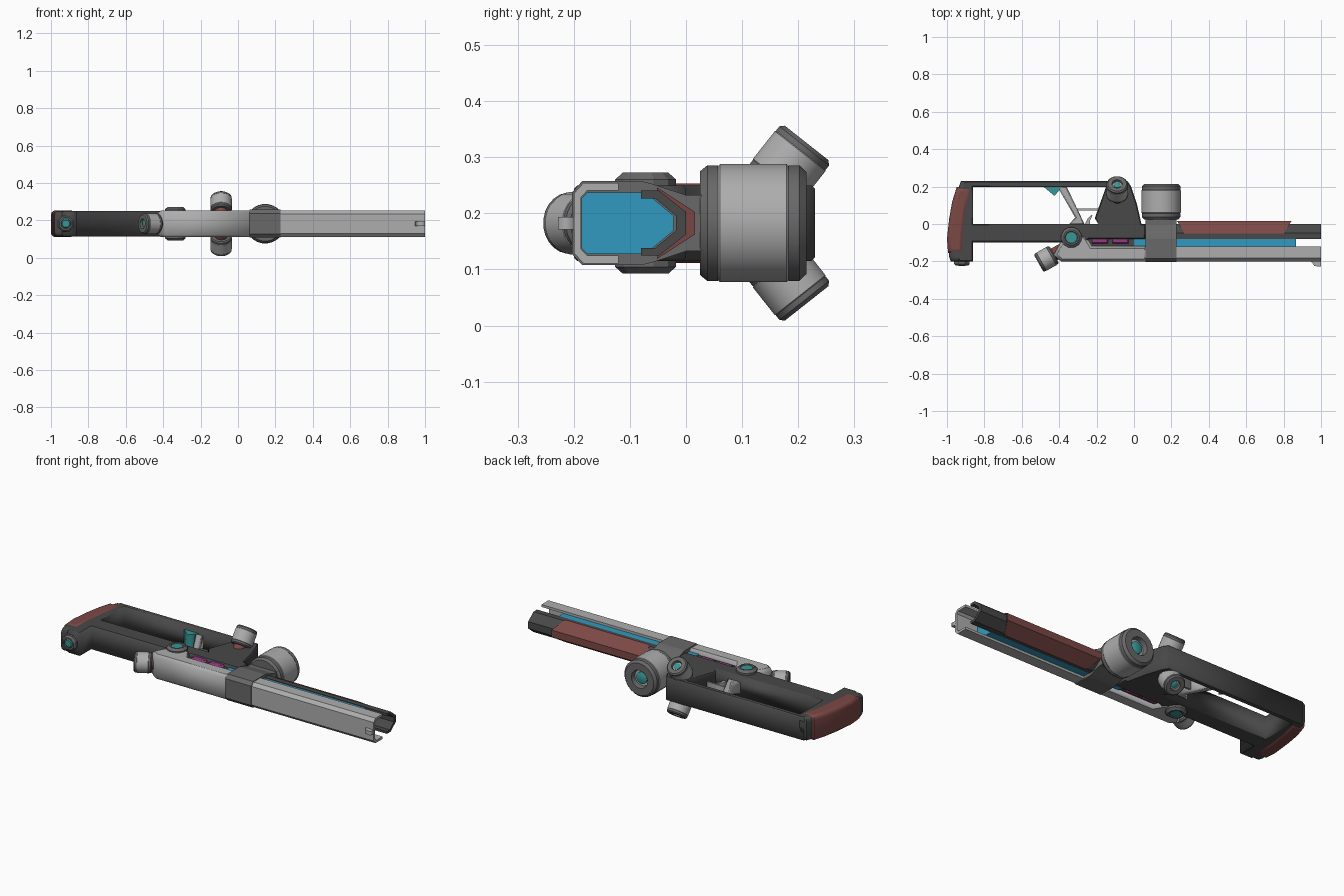
import bpy, bmesh, math
from mathutils import Vector

if "Cube" in bpy.data.objects:
    bpy.data.objects.remove(bpy.data.objects["Cube"])

C = 0.1825  # height of the mirror plane


def mat(name, *rgb):
    m = bpy.data.materials.new(name)
    m.diffuse_color = (*rgb, 1)
    m.use_nodes = True
    m.node_tree.nodes["Principled BSDF"].inputs["Base Color"].default_value = m.diffuse_color
    return m


DARK = mat("dark", .065, .065, .065)
MID = mat("mid_grey", .14, .14, .14)
GREY = mat("grey", .42, .42, .42)
RED = mat("red", .2, .065, .06)
BLUE = mat("blue", .03, .32, .52)
TEAL = mat("teal", .04, .3, .3)
PINK = mat("magenta", .3, .04, .22)


def prism(name, loops, half, m, bevel=0.0, res=0):
    """Outline(s) in the XY plane, thickened symmetrically about z = C."""
    cu = bpy.data.curves.new(name, 'CURVE')
    cu.dimensions, cu.fill_mode = '2D', 'BOTH'
    cu.extrude, cu.bevel_depth, cu.offset = half - bevel, bevel, -bevel
    cu.bevel_resolution = res
    for pts in loops:
        s = cu.splines.new('POLY')
        s.points.add(len(pts) - 1)
        for p, q in zip(s.points, pts):
            p.co = (*q, 0, 1)
        s.use_cyclic_u = True
    cu.materials.append(m)
    ob = bpy.data.objects.new(name, cu)
    bpy.context.collection.objects.link(ob)
    ob.location.z = C
    bpy.ops.object.select_all(action='DESELECT')
    ob.select_set(True)
    bpy.context.view_layer.objects.active = ob
    bpy.ops.object.convert(target='MESH')
    if res:
        bpy.ops.object.shade_smooth_by_angle(angle=math.radians(35))


def finish(name, bm, m, smooth=False):
    bmesh.ops.remove_doubles(bm, verts=bm.verts, dist=1e-5)
    bmesh.ops.recalc_face_normals(bm, faces=bm.faces)
    me = bpy.data.meshes.new(name)
    bm.to_mesh(me)
    bm.free()
    me.materials.append(m)
    ob = bpy.data.objects.new(name, me)
    bpy.context.collection.objects.link(ob)
    if smooth:
        bpy.ops.object.select_all(action='DESELECT')
        ob.select_set(True)
        bpy.context.view_layer.objects.active = ob
        bpy.ops.object.shade_smooth_by_angle(angle=math.radians(32))
    return ob


def section(name, x0, x1, outer, inner, m, skew=0.0):
    """Half section (y, z) mirrored in z and run along x; inner makes it hollow."""
    flip = lambda pts: [(y, -z) for y, z in pts]
    loop = outer + flip(outer[::-1]) + flip(inner) + inner[::-1]
    bm = bmesh.new()
    a = [bm.verts.new((x0 - skew * y, y, C + z)) for y, z in loop]
    b = [bm.verts.new((x1 + skew * y, y, C + z)) for y, z in loop]
    bm.faces.new(a)
    bm.faces.new(b[::-1])
    n = len(loop)
    for i in range(n):
        j = (i + 1) % n
        bm.faces.new((a[i], b[i], b[j], a[j]))
    finish(name, bm, m)


def lathe(name, base, d, prof, m, n=24, smooth=True):
    """Profile (radius, height) turned about direction d from base."""
    q = Vector(d).normalized().to_track_quat('Z', 'Y')
    bm = bmesh.new()
    rings = []
    for r, h in prof:
        rings.append([bm.verts.new(Vector(base) + q @ Vector((
            r * math.cos(math.tau * (i + .5) / n), r * math.sin(math.tau * (i + .5) / n), h))) for i in range(n)])
    for a, b in zip(rings, rings[1:]):
        for i in range(n):
            j = (i + 1) % n
            bm.faces.new((a[i], a[j], b[j], b[i]))
    bm.faces.new(rings[0])
    bm.faces.new(rings[-1])
    finish(name, bm, m, smooth)


def canister(name, base, d, r, L, cap):
    k = .17 * L
    lathe(name + "_body", base, d, [(r * .9, k * .8), (r, k * 1.1), (r, L - k * 1.1), (r * .9, L - k * .8)], GREY)
    lathe(name + "_base_cap", base, d, [(r * .5, 0), (r * .88, 0), (r * .98, k * .4), (r * .98, k), (r * .7, k)], cap)
    lathe(name + "_end_cap", base, d, [(r * .6, L - k), (r * .98, L - k), (r * .98, L - k * .4), (r * .86, L),
                                       (r * .48, L), (r * .42, L - k), (r * .3, L - k)], cap)
    lathe(name + "_lens", base, d, [(r * .32, L - k * 1.2), (r * .32, L - k * .6), (r * .2, L - k * .4)], TEAL)


# stock frame with grip, one big opening
prism("stock_frame", [
    [(-.91, .23), (-.035, .23), (-.015, .2), (.015, .11), (.04, 0), (.06, 0), (.06, -.08), (-.24, -.08),
     (-.26, -.098), (-.86, -.098), (-.86, -.2), (-.94, -.2)],
    [(-.86, .197), (-.15, .197), (-.21, .03), (-.19, 0), (-.86, 0)]], .067, DARK, .006)
# butt and its red pad
prism("butt", [[(-.925, .23), (-.88, .23), (-.88, -.2), (-.98, -.2), (-.99, -.17), (-.99, -.1), (-.978, 0),
                (-.955, .15)]], .067, DARK, .022, 2)
prism("butt_pad", [[(-.948, .197), (-.868, .197), (-.892, .08), (-.908, -.05), (-.912, -.155), (-.994, -.155),
                    (-1, -.08), (-.988, .03), (-.972, .12)]], .071, RED, .022, 2)
lathe("butt_plug", (-.92, -.195, C), (0, -1, 0), [(.045, 0), (.045, .018), (.036, .028), (.028, .028), (.026, .02)],
      MID, 8, False)
lathe("butt_plug_lens", (-.92, -.2, C), (0, -1, 0), [(.026, 0), (.026, .018), (.02, .024)], TEAL, 8, False)

# strut, trigger and guard inside the opening
prism("frame_strut", [[(-.41, .2), (-.36, .2), (-.265, .0), (-.345, 0), (-.315, .035)]], .035, GREY, .006)
prism("strut_gusset", [[(-.485, .2), (-.385, .2), (-.425, .15)]], .04, TEAL)
prism("trigger_guard", [[(-.32, .082), (-.185, .082), (-.185, .072), (-.315, .072)]], .025, GREY)
prism("trigger", [[(-.262, 0), (-.25, .025), (-.228, .05), (-.222, .045), (-.235, .02), (-.235, 0)]], .012, GREY)

# rear receiver with dark core and magenta cells in the slit
prism("rear_receiver", [[(-.43, -.165), (-.37, -.06), (-.26, -.06), (-.225, -.118), (.07, -.118), (.07, -.2),
                         (-.39, -.2)]], .0715, GREY, .014)
prism("receiver_core", [[(-.25, -.06), (.06, -.06), (.06, -.17), (-.25, -.17)]], .05, DARK)
for i, x in enumerate((-.225, -.115)):
    prism(f"power_cell_{i}", [[(x, -.075), (x + .085, -.075), (x + .085, -.103), (x, -.103)]], .062, PINK, .005)

# barrel: upper shell, blue core, dark handguard, red cover
section("barrel_shell", .06, 1, [(-.12, .0715), (-.183, .0715), (-.2, .053)],
        [(-.12, .058), (-.176, .058), (-.187, .046)], GREY)
section("barrel_core", 0, .865, [(-.022, .013), (-.06, .045), (-.08, .055), (-.176, .055), (-.186, .045)], [], BLUE)
section("handguard", .06, 1, [(-.08, .058), (-.048, .058), (0, .02)],
        [(-.08, .044), (-.055, .044), (-.018, .013)], DARK)
section("handguard_cover", .24, .832, [(-.052, .064), (.016, .02)], [(-.052, .05), (-.005, .015)], RED, .6)
section("collar", .062, .226, [(.03, .05), (.0, .05), (-.06, .07), (-.08, .075), (-.185, .075), (-.203, .055)],
        [], MID)
prism("front_sight", [[(.945, -.198), (1, -.198), (1, -.228), (.965, -.225)]], .011, GREY)

# magazine canister below the collar
canister("magazine", (.145, .025, C), (0, 1, 0), .106, .19, MID)

# pair of slanted canisters on the grip
for side, s in (("left", 1), ("right", -1)):
    d = Vector((0, .62, .785 * s))
    end = Vector((-.09, .215, C + .143 * s))
    canister(f"grip_canister_{side}", end - d * .1, d, .058, .1, MID)
    lathe(f"grip_neck_{side}", end - d * .17, d, [(.036, 0), (.036, .085)], RED)
    # hinge knob
    lathe(f"hinge_knob_{side}", (-.335, -.072, C), (0, 0, s),
          [(.056, 0), (.056, .078), (.042, .09), (.034, .09), (.031, .084)], MID, 12, False)
    lathe(f"hinge_lens_{side}", (-.335, -.072, C), (0, 0, s), [(.03, .07), (.03, .086)], TEAL, 12, False)

# rear canister
d = Vector((-.87, -.49, 0)).normalized()
end = Vector((-.51, -.21, C))
canister("rear_canister", end - d * .095, d, .056, .095, MID)
lathe("rear_neck", end - d * .16, d, [(.036, 0), (.036, .08)], RED)
